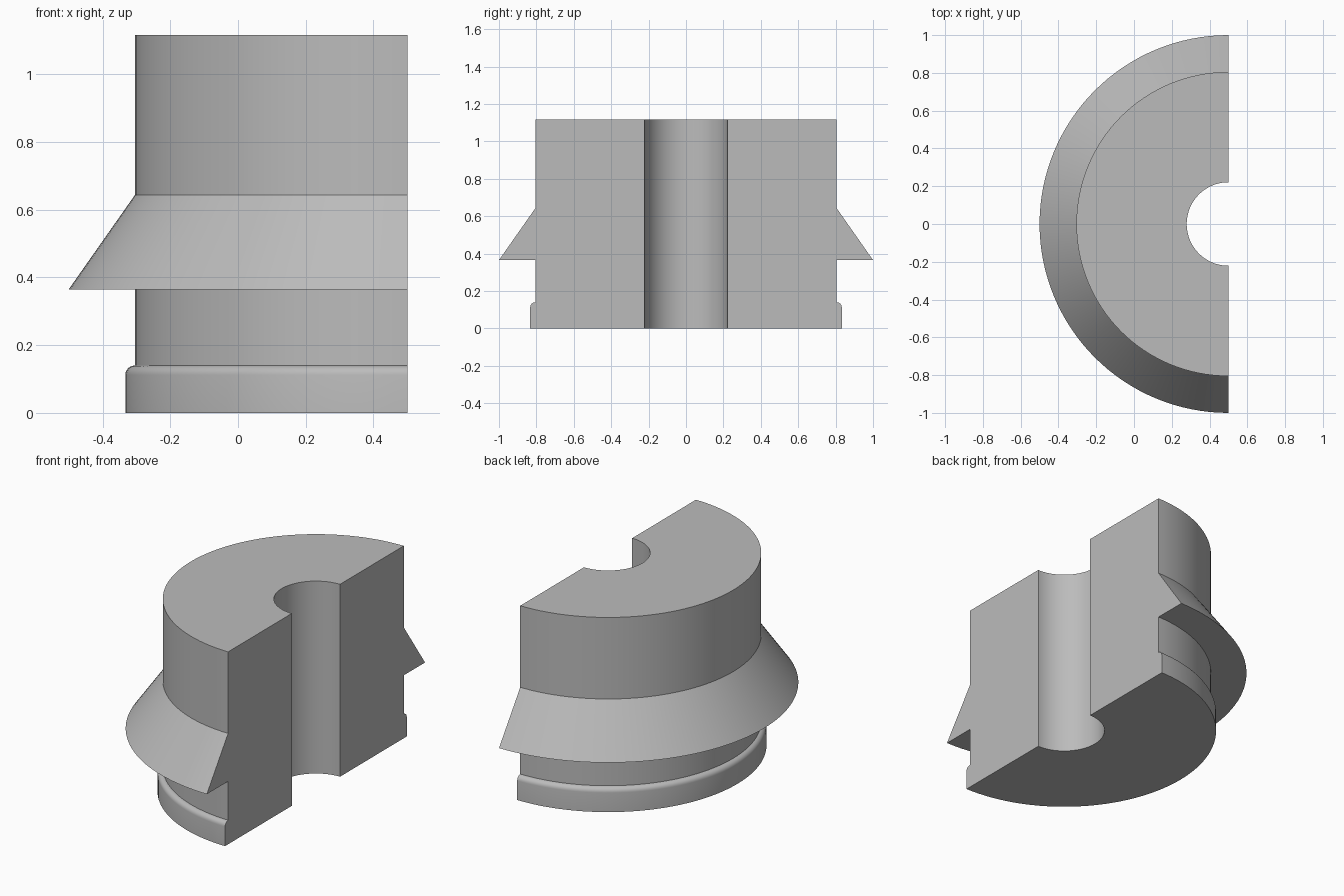
import bpy, bmesh, math

if "Cube" in bpy.data.objects:
    bpy.data.objects.remove(bpy.data.objects["Cube"])

SEGMENTS = 64
AXIS_X = 0.5          # the cut plane passes through the revolve axis

grey = bpy.data.materials.new("plain_grey")
grey.diffuse_color = (0.5, 0.5, 0.5, 1.0)
grey.use_nodes = True
grey.node_tree.nodes["Principled BSDF"].inputs["Base Color"].default_value = grey.diffuse_color

# Cross-section as (radius, height): bore, base lip, neck, flared collar, body
BORE, BODY, LIP, FLARE = 0.221, 0.805, 0.833, 1.0
LIP_TOP, ROUND = 0.14, 0.028
profile = [(BORE, 0.0), (LIP, 0.0)]
for i in range(7):    # rounded upper edge of the base lip
    a = math.radians(15 * i)
    profile.append((LIP - ROUND + ROUND * math.cos(a),
                    LIP_TOP - ROUND + ROUND * math.sin(a)))
profile += [(BODY, 0.365), (FLARE, 0.365), (BODY, 0.643),
            (BODY, 1.116), (BORE, 1.116)]

# Half revolve on the -x side of the axis, with flat section faces at both ends
bm = bmesh.new()
rings = []
for s in range(SEGMENTS + 1):
    t = math.pi / 2 + math.pi * s / SEGMENTS
    rings.append([bm.verts.new((AXIS_X + r * math.cos(t), r * math.sin(t), z))
                  for r, z in profile])
n = len(profile)
for a, b in zip(rings, rings[1:]):
    for i in range(n):
        j = (i + 1) % n
        bm.faces.new((a[i], a[j], b[j], b[i]))
bm.faces.new(rings[0])
bm.faces.new(rings[-1])
bmesh.ops.recalc_face_normals(bm, faces=bm.faces)

mesh = bpy.data.meshes.new("half_bushing")
bm.to_mesh(mesh)
bm.free()
mesh.materials.append(grey)
bushing = bpy.data.objects.new("half_bushing", mesh)
bpy.context.collection.objects.link(bushing)

# Smooth curved walls, crisp corners
bpy.context.view_layer.objects.active = bushing
bushing.select_set(True)
bpy.ops.object.shade_smooth_by_angle(angle=math.radians(30))
